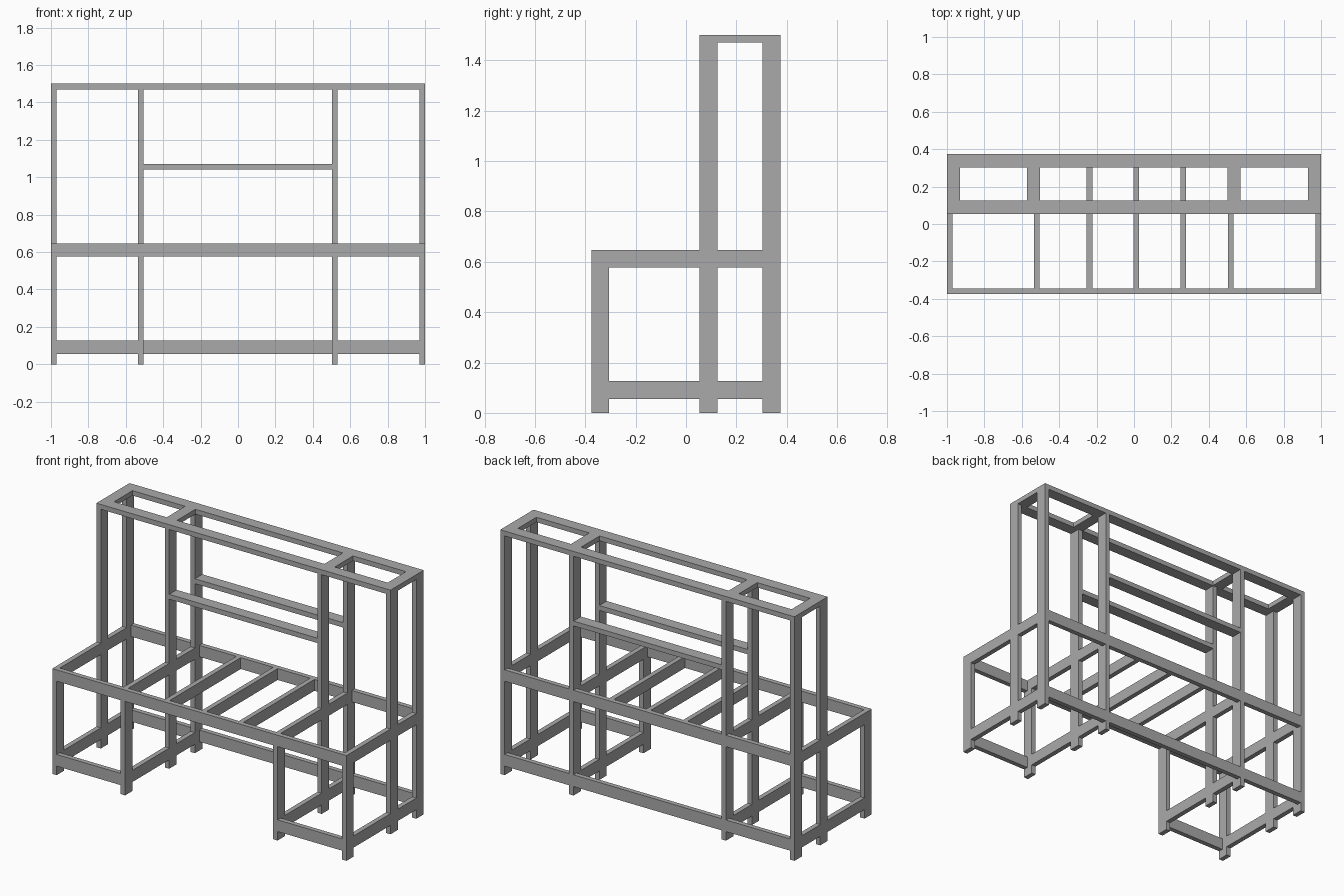
import bpy
import bmesh
from mathutils import Matrix, Vector

cube = bpy.data.objects.get("Cube")
if cube:
    bpy.data.objects.remove(cube, do_unlink=True)

grey = bpy.data.materials.new("plain grey")
grey.use_nodes = True
grey.diffuse_color = (0.4, 0.4, 0.4, 1)
grey.node_tree.nodes["Principled BSDF"].inputs["Base Color"].default_value = (0.4, 0.4, 0.4, 1)


def beam(name, xs, ys, zs):
    """Square-cut timber filling the given x, y and z ranges."""
    lo, hi = (Vector(c) for c in zip(xs, ys, zs))
    bm = bmesh.new()
    bmesh.ops.create_cube(bm, size=1, matrix=Matrix.Translation((lo + hi) / 2)
                          @ Matrix.Diagonal((hi - lo).to_4d()))
    mesh = bpy.data.meshes.new(name)
    bm.to_mesh(mesh)
    bm.free()
    mesh.materials.append(grey)
    obj = bpy.data.objects.new(name, mesh)
    bpy.context.collection.objects.link(obj)


def gaps(spans):
    """Ranges left open between neighbouring spans."""
    return [(a[1], b[0]) for a, b in zip(spans, spans[1:])]


T, W = 0.03, 0.07                       # timber thickness and width
DESK, TOP = 0.647, 1.5
desk_z, base_z = (DESK - W, DESK), (0.055, 0.127)
top_z, shelf_z = (TOP - T, TOP), (1.042, 1.072)
post_x = [(-1, -1 + T), (-0.535, -0.505), (0.502, 0.532), (1 - T, 1)]
front_y, mid_y, back_y = post_y = [(-0.375, -0.305), (0.053, 0.125), (0.303, 0.375)]
front_rail_y, back_rail_y = (-0.375, -0.375 + T), (0.375 - T, 0.375)

# Upright posts and the rails running front to back between them
for xs in post_x:
    beam("front_post", xs, front_y, (0, DESK))
    beam("middle_post", xs, mid_y, (0, TOP - T))
    beam("back_post", xs, back_y, (0, TOP - T))
    for ys in gaps(post_y):
        beam("desk_side_rail", xs, ys, desk_z)
        beam("base_side_rail", xs, ys, base_z)

# Long rails between the posts; the knee space stays open at the front
for i, xs in enumerate(gaps(post_x)):
    beam("desk_front_rail", xs, front_rail_y, desk_z)
    beam("desk_back_rail", xs, back_rail_y, desk_z)
    beam("base_back_rail", xs, back_rail_y, base_z)
    if i != 1:
        beam("base_front_rail", xs, front_rail_y, base_z)

# Joists under the desk top
for x in (-0.238, 0.013, 0.263):
    beam("desk_joist", (x - T / 2, x + T / 2), (front_rail_y[1], back_rail_y[0]), desk_z)

# Flat top frame and the shelf bearers
for ys in (mid_y, back_y):
    beam("top_long_rail", (-1, 1), ys, top_z)
    beam("shelf_rail", gaps(post_x)[1], ys, shelf_z)
for x in (-1, -0.572, 0.5, 1 - W):
    beam("top_cross_rail", (x, x + W), (mid_y[1], back_y[0]), top_z)
